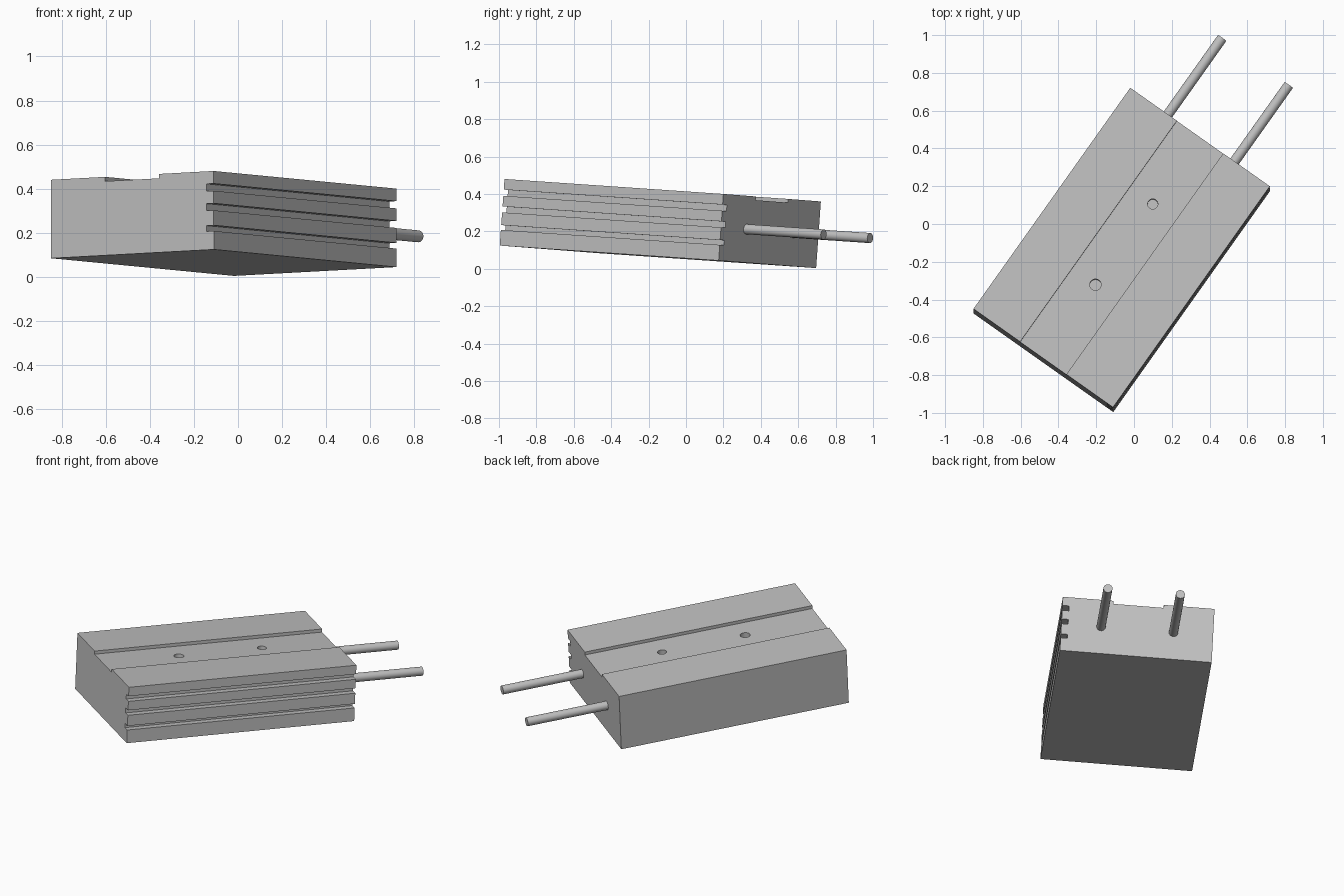
import bpy
import bmesh
import math
from mathutils import Matrix, Vector

cube = bpy.data.objects.get("Cube")
if cube:
    bpy.data.objects.remove(cube, do_unlink=True)

# Overall size of the block and its tilted resting pose
WIDTH, LENGTH, HEIGHT = 0.905, 1.437, 0.357
along = Vector((0.83, 1.17, -0.08)).normalized()
across = Vector((0.74, -0.52, 0.04))
across = (across - along * across.dot(along)).normalized()
up = across.cross(along)
POSE = Matrix.Translation((-0.064, -0.15, 0.064)) @ Matrix((across, along, up)).transposed().to_4x4()

metal = bpy.data.materials.new("light grey metal")
metal.use_nodes = True
colour = (0.527, 0.527, 0.527, 1)
metal.diffuse_color = colour
metal.node_tree.nodes["Principled BSDF"].inputs["Base Color"].default_value = colour


def make_object(name, bm):
    bmesh.ops.recalc_face_normals(bm, faces=bm.faces)
    mesh = bpy.data.meshes.new(name)
    bm.to_mesh(mesh)
    bm.free()
    mesh.materials.append(metal)
    obj = bpy.data.objects.new(name, mesh)
    bpy.context.collection.objects.link(obj)
    obj.matrix_world = POSE
    return obj


def activate(obj):
    bpy.ops.object.select_all(action="DESELECT")
    obj.select_set(True)
    bpy.context.view_layer.objects.active = obj


def cylinder(name, radius, depth, matrix):
    bm = bmesh.new()
    bmesh.ops.create_cone(bm, cap_ends=True, segments=32, radius1=radius,
                          radius2=radius, depth=depth, matrix=matrix)
    return make_object(name, bm)


# Block section: three slots in one side, a shallow channel on top
half, slot_depth, channel, channel_depth = WIDTH / 2, 0.04, 0.15, 0.02
section = [(-half, 0), (half, 0)]
for low, high in ((0.084, 0.11), (0.178, 0.21), (0.267, 0.3)):
    section += [(half, low), (half - slot_depth, low),
                (half - slot_depth, high), (half, high)]
floor = HEIGHT - channel_depth
section += [(half, HEIGHT), (channel, HEIGHT), (channel, floor),
            (-channel, floor), (-channel, HEIGHT), (-half, HEIGHT)]

bm = bmesh.new()
cap = bm.faces.new([bm.verts.new((x, -LENGTH / 2, z)) for x, z in section])
result = bmesh.ops.extrude_face_region(bm, geom=[cap], use_keep_orig=True)
moved = [v for v in result["geom"] if isinstance(v, bmesh.types.BMVert)]
bmesh.ops.translate(bm, verts=moved, vec=(0, LENGTH, 0))
block = make_object("slotted_block", bm)

# Two blind holes in the channel floor
for y, radius in ((0.285, 0.027), (-0.24, 0.03)):
    cutter = cylinder("hole_cutter", radius, 0.08, Matrix.Translation((0, y, floor)))
    cutter.hide_render = True
    cut = block.modifiers.new("hole", "BOOLEAN")
    cut.operation = "DIFFERENCE"
    cut.solver = "EXACT"
    cut.object = cutter
    activate(block)
    bpy.ops.object.modifier_apply(modifier=cut.name)
    bpy.data.objects.remove(cutter, do_unlink=True)

# Two round pins standing out of the back end
start, end = LENGTH / 2 - 0.02, 1.225
for side, name in ((-1, "right_pin"), (1, "left_pin")):
    place = Matrix.Translation((side * 0.216, (start + end) / 2, HEIGHT / 2))
    pin = cylinder(name, 0.027, end - start, place @ Matrix.Rotation(math.pi / 2, 4, "X"))
    activate(pin)
    bpy.ops.object.shade_smooth_by_angle(angle=math.radians(40))
